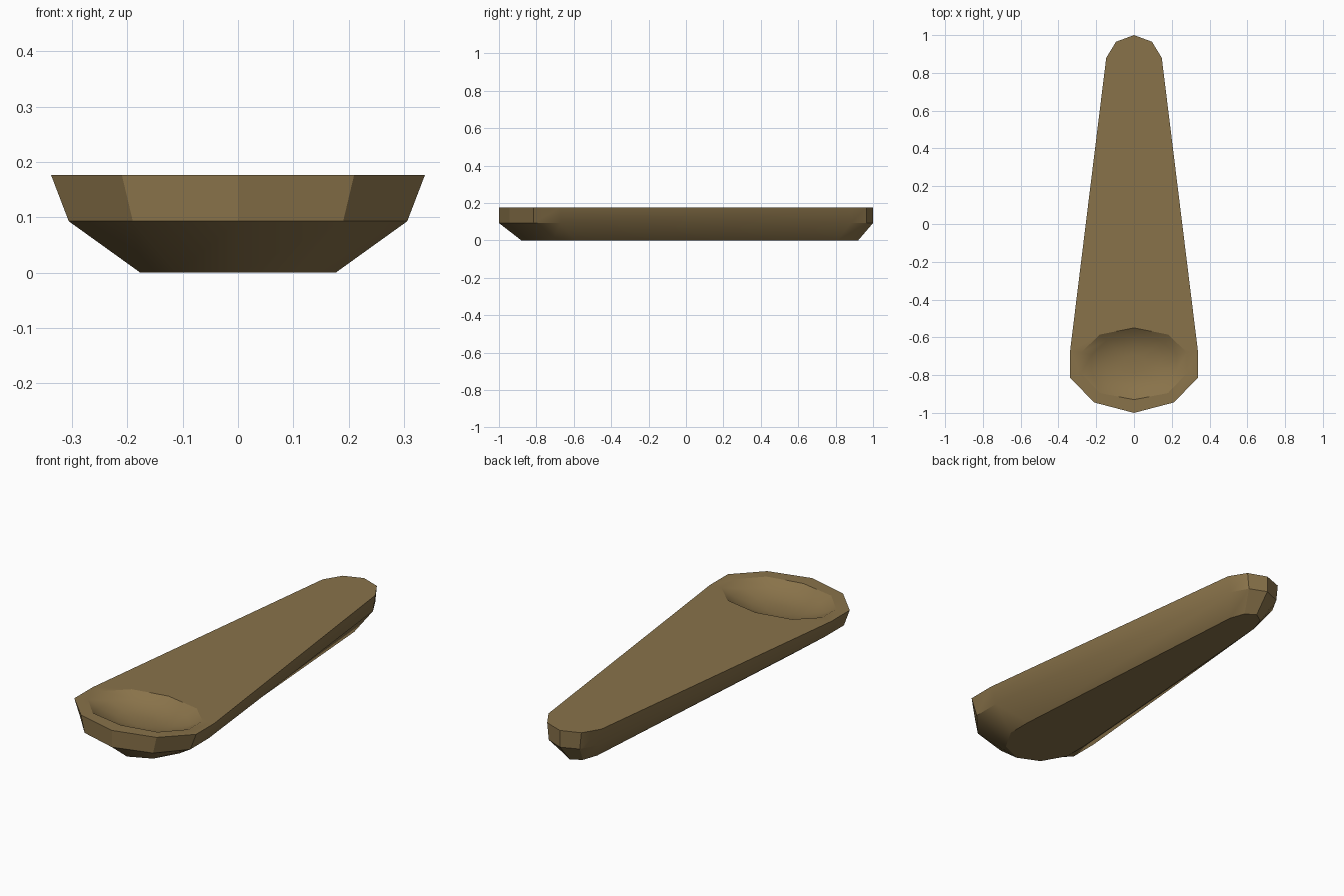
import bpy, bmesh, math

if "Cube" in bpy.data.objects:
    bpy.data.objects.remove(bpy.data.objects["Cube"])

TOP, MID, DIP_Y = 0.177, 0.093, -0.74


def mirrored(half):
    """Close a right-hand half outline (back to front) into a full loop."""
    return half + [(-x, y) for x, y in reversed(half[1:-1])]


body = mirrored([(0, 1), (0.095, 0.965), (0.147, 0.88), (0.338, -0.67),
                 (0.338, -0.815), (0.21, -0.945), (0, -1)])
dip = mirrored([(0, -0.55), (0.18, -0.585), (0.28, -0.68),
                (0.28, -0.79), (0.18, -0.895), (0, -0.93)])

bm = bmesh.new()


def ring(outline, z, sx=1, sy=1, oy=0):
    return [bm.verts.new((x * sx, y * sy + oy, z)) for x, y in outline]


def bridge(a, b):
    n = len(a)
    for i in range(n):
        bm.faces.new((a[i], a[(i + 1) % n], b[(i + 1) % n], b[i]))


# Hull: flared rim, sloping underside, flat base
rim = ring(body, TOP)
waist = ring(body, MID, 0.905)
base = ring(body, 0, 0.522, 0.9, 0.02)
bridge(rim, waist)
bridge(waist, base)
bm.faces.new(base)

# Shallow bowl sunk into the wide end
lip = ring(dip, TOP)
rings = [lip]
for scale, depth in ((0.8, 0.03), (0.5, 0.052), (0.25, 0.06)):
    rings.append(ring(dip, TOP - depth, scale, scale, DIP_Y * (1 - scale)))
for a, b in zip(rings, rings[1:]):
    bridge(a, b)
bm.faces.new(rings[-1])

# Flat top around the bowl, split into two halves along the centre line
nb, nd = len(body) // 2, len(dip) // 2
bm.faces.new(rim[:nb + 1] + lip[:nd + 1][::-1])
bm.faces.new(rim[nb:] + rim[:1] + lip[:1] + lip[nd:][::-1])

bmesh.ops.recalc_face_normals(bm, faces=bm.faces[:])
bmesh.ops.triangulate(bm, faces=[f for f in bm.faces if len(f.verts) > 4])
mesh = bpy.data.meshes.new("spoon_rest")
bm.to_mesh(mesh)
bm.free()

obj = bpy.data.objects.new("tapered_body", mesh)
bpy.context.collection.objects.link(obj)
wood = bpy.data.materials.new("brown wood")
wood.diffuse_color = (0.25, 0.17, 0.068, 1)
wood.use_nodes = True
wood.node_tree.nodes["Principled BSDF"].inputs["Base Color"].default_value = wood.diffuse_color
mesh.materials.append(wood)

bpy.context.view_layer.objects.active = obj
obj.select_set(True)
bpy.ops.object.shade_smooth_by_angle(angle=math.radians(30))
